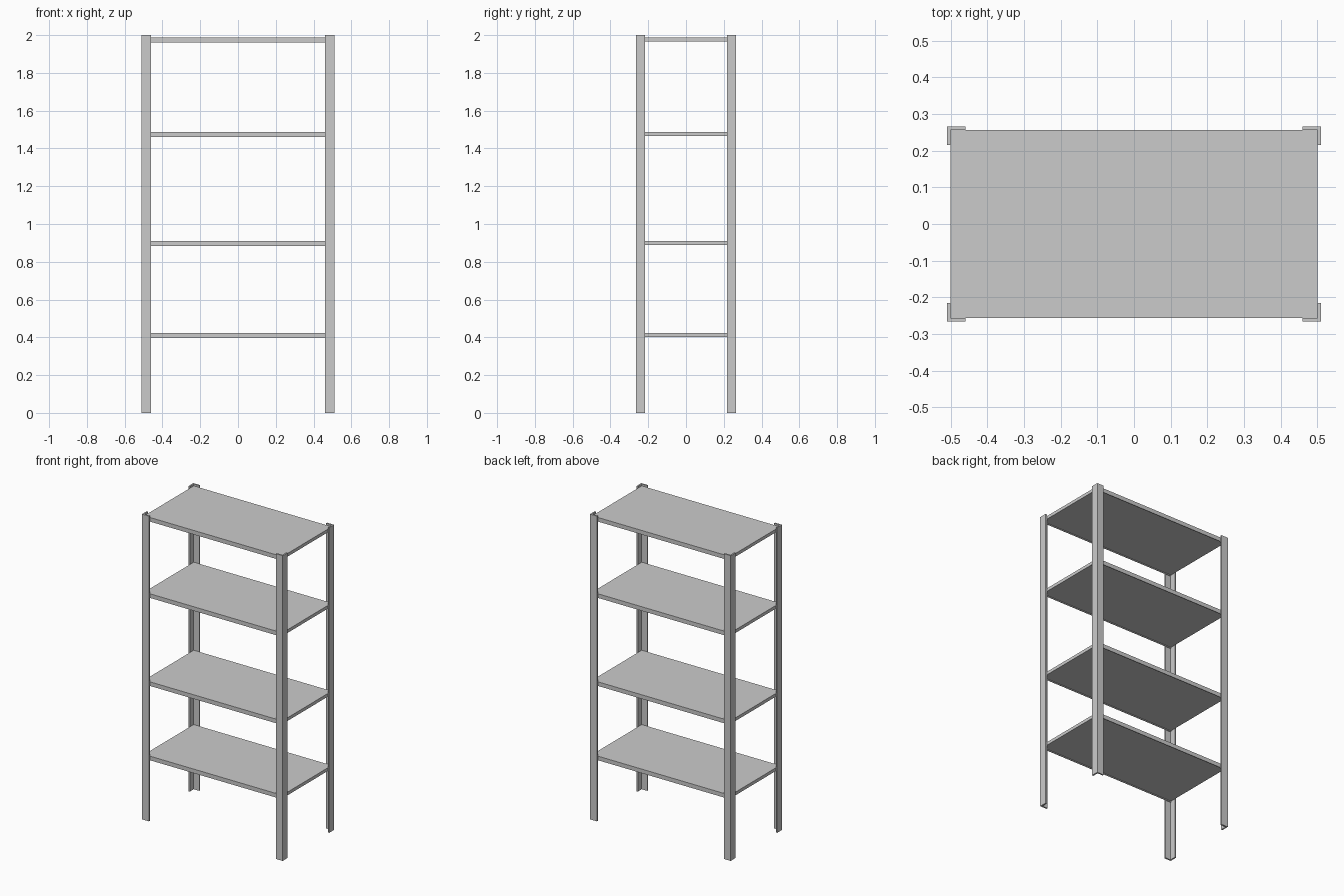
import bpy

if "Cube" in bpy.data.objects:
    bpy.data.objects.remove(bpy.data.objects["Cube"])

steel = bpy.data.materials.new("grey steel")
steel.diffuse_color = (0.6, 0.6, 0.6, 1)
steel.use_nodes = True
steel.node_tree.nodes["Principled BSDF"].inputs["Base Color"].default_value = steel.diffuse_color

HX, HY, H = 0.51, 0.266, 2.0   # half width, half depth, height
T, FLANGE = 0.0095, 0.05       # sheet thickness and flange width of the posts


def prism(name, outline, z0, z1):
    """Upright prism from a counter-clockwise outline."""
    n = len(outline)
    verts = [(x, y, z) for z in (z0, z1) for x, y in outline]
    faces = [tuple(reversed(range(n))), tuple(range(n, 2 * n))]
    faces += [(i, (i + 1) % n, n + (i + 1) % n, n + i) for i in range(n)]
    mesh = bpy.data.meshes.new(name)
    mesh.from_pydata(verts, [], faces)
    mesh.materials.append(steel)
    obj = bpy.data.objects.new(name, mesh)
    bpy.context.collection.objects.link(obj)
    return obj


def rect(x0, x1, y0, y1):
    return [(x0, y0), (x1, y0), (x1, y1), (x0, y1)]


# Angle-iron posts, one at each corner
corner = [(0, 0), (FLANGE, 0), (FLANGE, T), (T, T), (T, FLANGE), (0, FLANGE)]
for sy, depth in ((-1, "front"), (1, "back")):
    for sx, side in ((-1, "left"), (1, "right")):
        outline = [(sx * (HX - x), sy * (HY - y)) for x, y in corner]
        if sx * sy < 0:
            outline.reverse()
        prism(f"{depth}_{side}_post", outline, 0, H)

# Shelf boards with slightly deeper front and back lips
SX, SY, LIP = HX - T, HY - T, 0.005
for i, top in enumerate((0.424, 0.911, 1.488, 1.988), 1):
    prism(f"shelf_{i}", rect(-SX, SX, -SY + LIP, SY - LIP), top - 0.021, top)
    prism(f"shelf_{i}_front_lip", rect(-SX, SX, -SY, -SY + LIP), top - 0.027, top)
    prism(f"shelf_{i}_back_lip", rect(-SX, SX, SY - LIP, SY), top - 0.027, top)
